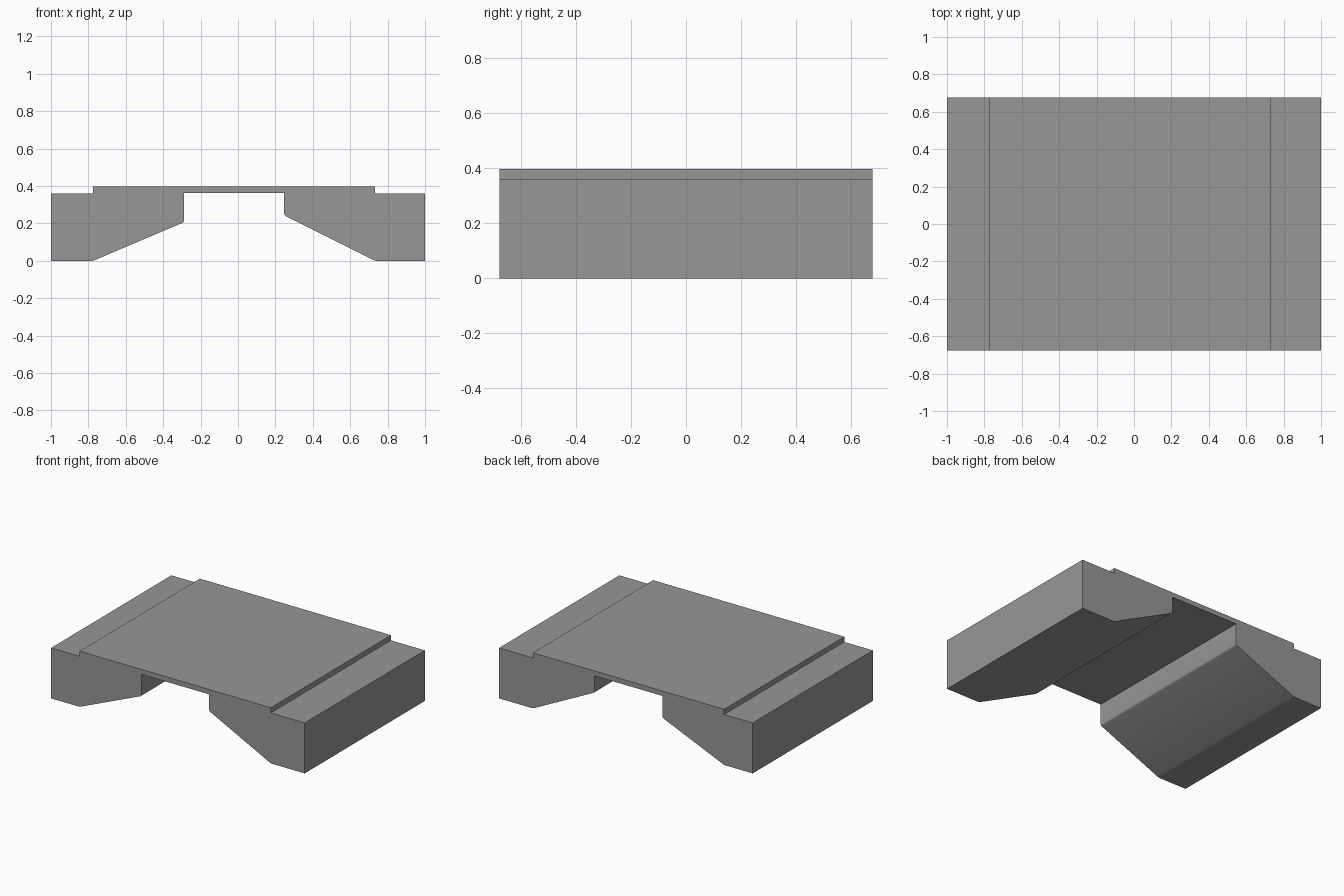
import bpy, bmesh, math

cube = bpy.data.objects.get("Cube")
if cube:
    bpy.data.objects.remove(cube, do_unlink=True)

HALF_DEPTH = 0.677
TOP, LEDGE, SOFFIT = 0.397, 0.36, 0.362

# One plain grey for the whole block
grey = bpy.data.materials.new("plain_grey")
grey.use_nodes = True
colour = (0.31, 0.31, 0.31, 1)
grey.diffuse_color = colour
grey.node_tree.nodes["Principled BSDF"].inputs["Base Color"].default_value = colour

# Side profile: stepped deck, two feet with sloped inner faces, open channel
foot_right, knee_right = (-0.775, 0), (-0.288, 0.207)
foot_left, knee_left = (0.733, 0), (0.247, 0.243)
profile = [
    (-1, 0), foot_right, knee_right, (knee_right[0], SOFFIT),
    (knee_left[0], SOFFIT), knee_left, foot_left, (1, 0),
    (1, LEDGE), (foot_left[0], LEDGE), (foot_left[0], TOP),
    (foot_right[0], TOP), (foot_right[0], LEDGE), (-1, LEDGE),
]

# Extrude the profile along the depth
bm = bmesh.new()
face = bm.faces.new([bm.verts.new((x, -HALF_DEPTH, z)) for x, z in profile])
end = bmesh.ops.extrude_face_region(bm, geom=[face])
verts = [g for g in end["geom"] if isinstance(g, bmesh.types.BMVert)]
bmesh.ops.translate(bm, verts=verts, vec=(0, 2 * HALF_DEPTH, 0))
bmesh.ops.recalc_face_normals(bm, faces=bm.faces)


def long_edges(points):
    """Edges running front to back at the given profile points."""
    return [e for e in bm.edges
            if abs(e.verts[0].co.y - e.verts[1].co.y) > HALF_DEPTH
            and any(math.dist((e.verts[0].co.x, e.verts[0].co.z), p) < 0.001
                    for p in points)]


# Slightly rounded knees and feet
bmesh.ops.bevel(bm, geom=long_edges([knee_right, knee_left, foot_right, foot_left]),
                offset=0.01, segments=3, profile=0.5, affect='EDGES')

mesh = bpy.data.meshes.new("bridge_block")
bm.to_mesh(mesh)
bm.free()
mesh.materials.append(grey)
block = bpy.data.objects.new("bridge_block", mesh)
bpy.context.collection.objects.link(block)

bpy.ops.object.select_all(action='DESELECT')
block.select_set(True)
bpy.context.view_layer.objects.active = block
bpy.ops.object.shade_smooth_by_angle(angle=math.radians(30))
